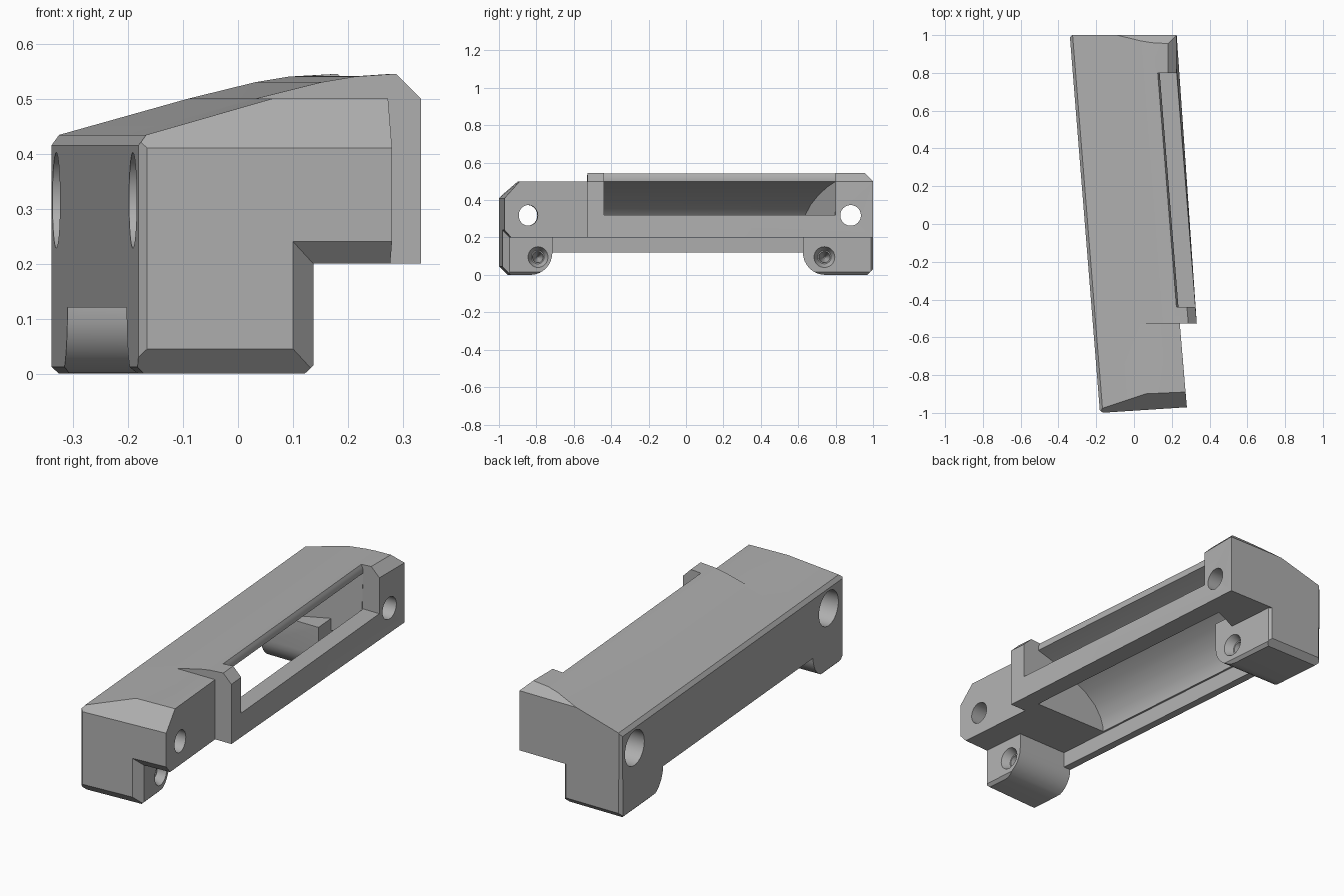
import bpy, bmesh
from math import sin, cos, pi
from mathutils import Matrix, Vector

cube = bpy.data.objects.get("Cube")
if cube:
    bpy.data.objects.remove(cube, do_unlink=True)

grey = bpy.data.materials.new("mid grey")
grey.use_nodes = True
colour = (0.43, 0.43, 0.43, 1)
grey.diffuse_color = colour
grey.node_tree.nodes["Principled BSDF"].inputs["Base Color"].default_value = colour


def finish(bm, name, cuts=()):
    """Slice off chamfers given as (point, normal) and make an object."""
    for point, normal in cuts:
        geom = bm.verts[:] + bm.edges[:] + bm.faces[:]
        bmesh.ops.bisect_plane(bm, geom=geom, plane_co=point,
                               plane_no=Vector(normal).normalized(), clear_outer=True)
        bmesh.ops.holes_fill(bm, edges=[e for e in bm.edges if e.is_boundary])
    bmesh.ops.recalc_face_normals(bm, faces=bm.faces[:])
    mesh = bpy.data.meshes.new(name)
    bm.to_mesh(mesh)
    bm.free()
    mesh.materials.append(grey)
    obj = bpy.data.objects.new(name, mesh)
    bpy.context.collection.objects.link(obj)
    return obj


def prism(name, points, start, end, along="y", cuts=()):
    """Extrude a profile: (x, z) along y, or (y, z) along x."""
    bm = bmesh.new()
    rows = [[bm.verts.new((a, t, b) if along == "y" else (t, a, b)) for a, b in points]
            for t in (start, end)]
    n = len(points)
    bm.faces.new(rows[0])
    bm.faces.new(rows[1])
    for i in range(n):
        j = (i + 1) % n
        bm.faces.new((rows[0][i], rows[0][j], rows[1][j], rows[1][i]))
    return finish(bm, name, cuts)


def drill(name, y, z, x1, x2, r1, r2):
    """Round cutter along x, running from radius r1 to r2."""
    bm = bmesh.new()
    matrix = Matrix.Translation(((x1 + x2) / 2, y, z)) @ Matrix.Rotation(pi / 2, 4, "Y")
    bmesh.ops.create_cone(bm, cap_ends=True, segments=40, radius1=r1, radius2=r2,
                          depth=x2 - x1, matrix=matrix)
    return finish(bm, name)


def combine(target, tool, operation):
    mod = target.modifiers.new("join", "BOOLEAN")
    mod.operation, mod.solver, mod.object = operation, "EXACT", tool
    bpy.context.view_layer.objects.active = target
    bpy.ops.object.modifier_apply(modifier=mod.name)
    bpy.data.objects.remove(tool, do_unlink=True)


# Main housing with a sloping roof and a flange on the left
housing = prism("housing", [(0, .2), (0, .415), (.015, .434), (.25, .5), (.37, .53),
                            (.43, .54), (.505, .545), (.55, .5), (.55, .2)], -.53, 1,
                cuts=[((0, .955, .545), (0, 1, 1)), ((.012, 1, 0), (-1, 1, 0))])

# Hollow, flaring towards the window at the back end
cavity = prism("cavity", [(.05, -.1), (.05, .22), (.065, .27), (.1, .325), (.16, .375),
                          (.25, .425), (.36, .47), (.46, .5), (.46, -.1)], -.44, .9,
               cuts=[((.1, .64, 0), (-.16, .36, 0))])
combine(housing, cavity, "DIFFERENCE")
window = prism("window", [(.455, .32), (.46, .515), (.455, .53), (.44, .56),
                          (.44, .7), (.7, .7), (.7, .32)], -.44, .8)
combine(housing, window, "DIFFERENCE")

# Lower front end, capped flat and chamfered
front_end = prism("front_end", [(0, .2), (0, .415), (.015, .434), (.25, .5),
                                (.46, .5), (.46, .2)], -1, -.5,
                  cuts=[((0, -1, .24), (0, -1, -1)), ((0, -1, .41), (0, -1, 1)),
                        ((.015, -1, 0), (-1, -1, 0))])
combine(housing, front_end, "UNION")

# Lip under the outer wall
lip = prism("wall_lip", [(0, .12), (.04, .12), (.04, .25), (0, .25)], -.8, .7)
combine(housing, lip, "UNION")


def foot(name, outer, inner, side_chamfer, low_chamfer):
    """Mounting foot with a rounded inner lower corner."""
    s = 1 if outer > inner else -1
    r = .12
    arc = [(inner + s * r * (1 - cos(a)), r * (1 - sin(a)))
           for a in [i * pi / 16 for i in range(9)]]
    profile = [(outer, 0), (outer, .26), (inner, .26)] + arc
    c = side_chamfer
    cuts = [((0, outer, low_chamfer), (0, s, -1)), ((.015, outer, 0), (-1, s, 0)),
            ((.012, 0, 0), (-1, 0, -1)), ((.32 - c, outer, 0), (1, s, 0)),
            ((.32, 0, .015), (1, 0, -1))]
    return prism(name, profile, 0, .32, "x", cuts)


combine(housing, foot("front_foot", -1, -.72, .04, .045), "UNION")
combine(housing, foot("back_foot", 1, .625, .012, .03), "UNION")

# Counterbored bolt holes through the body and tapered sockets in the feet
for y_bolt, y_socket in ((-.86, -.8), (.88, .74)):
    combine(housing, drill("bore", y_bolt, .315, -.1, .36, .087, .087), "DIFFERENCE")
    combine(housing, drill("bolt_hole", y_bolt, .318, .3, .7, .055, .055), "DIFFERENCE")
    combine(housing, drill("socket", y_socket, .095, .15, .33, .004, .04), "DIFFERENCE")
    combine(housing, drill("socket_rim", y_socket, .095, .28, .325, .036, .058), "DIFFERENCE")

# Skew the whole body to its slanted plan, keeping the back flange square
for v in housing.data.vertices:
    x, y, z = v.co
    y_skew = min(y, .8) if x > .49 else y
    y_new = y + .065 * x * max(0, -y) ** 4
    v.co = (x - .26 - .08 * y_skew, y_new, z)

bpy.ops.object.select_all(action="DESELECT")
housing.select_set(True)
bpy.context.view_layer.objects.active = housing
bpy.ops.object.shade_smooth_by_angle()
